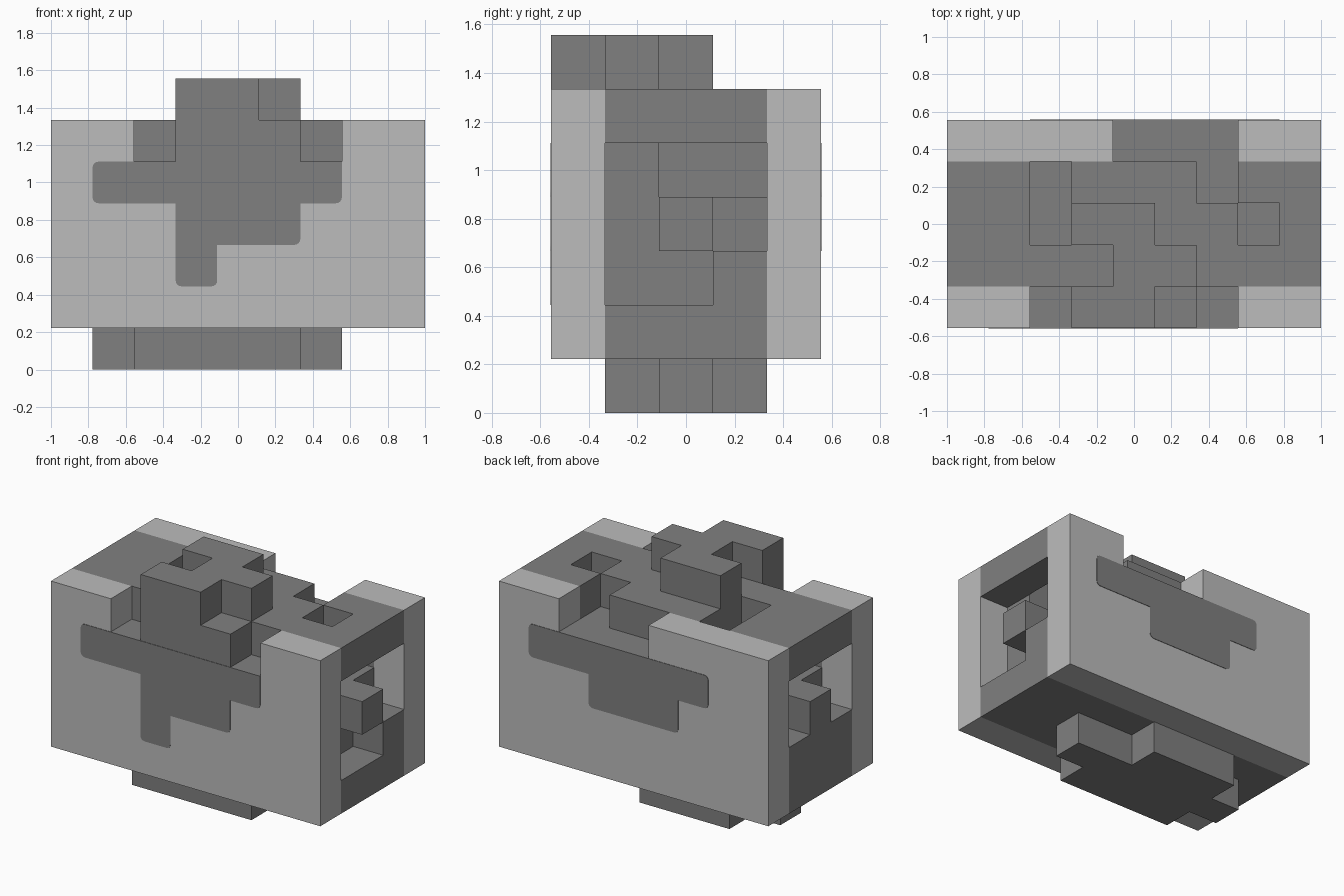
import bpy, bmesh, math
from mathutils import Vector

if "Cube" in bpy.data.objects:
    bpy.data.objects.remove(bpy.data.objects["Cube"], do_unlink=True)

U = 2 / 9  # grid cell size


def material(name, value):
    m = bpy.data.materials.new(name)
    m.use_nodes = True
    col = (value, value, value, 1)
    m.diffuse_color = col
    bsdf = next(n for n in m.node_tree.nodes if n.type == 'BSDF_PRINCIPLED')
    bsdf.inputs["Base Color"].default_value = col
    return m


DARK = material("dark grey", 0.216)
LIGHT = material("light grey", 0.503)


def point(i, j, k):
    return Vector((i * U - 1, (j - 2.5) * U, k * U))


def brick(i, j, k):
    """Cells in inclusive ranges; a plain number means one layer."""
    spans = [(a, a) if isinstance(a, int) else a for a in (i, j, k)]
    r = [range(a, b + 1) for a, b in spans]
    return {(x, y, z) for x in r[0] for y in r[1] for z in r[2]}


def add_mesh(name, bm, mats):
    me = bpy.data.meshes.new(name)
    bm.to_mesh(me)
    bm.free()
    for m in mats:
        me.materials.append(m)
    ob = bpy.data.objects.new(name, me)
    bpy.context.scene.collection.objects.link(ob)
    return ob


def build_cells(name, cells, solid, rule):
    """Skin a set of cells, leaving out faces buried in the solid."""
    bm = bmesh.new()
    cache = {}
    for c in sorted(cells):
        for axis in range(3):
            for side in (0, 1):
                n = list(c)
                n[axis] += 2 * side - 1
                if tuple(n) in solid:
                    continue
                ring = []
                for a, b in ((0, 0), (1, 0), (1, 1), (0, 1)):
                    p = list(c)
                    p[axis] += side
                    p[(axis + 1) % 3] += a
                    p[(axis + 2) % 3] += b
                    p = tuple(p)
                    if p not in cache:
                        cache[p] = bm.verts.new(point(*p))
                    ring.append(cache[p])
                f = bm.faces.new(ring if side else ring[::-1])
                f.material_index = rule(c, axis, side)
    bmesh.ops.dissolve_limit(bm, angle_limit=0.01, verts=bm.verts[:],
                             edges=bm.edges[:], delimit={'MATERIAL'})
    return add_mesh(name, bm, [DARK, LIGHT])


# Core with open ends and pockets
core = brick((0, 8), (1, 3), (1, 5))
core -= brick(0, (1, 3), (3, 4)) | brick(8, (1, 2), (2, 4)) | brick(8, 3, (3, 4))
core -= brick(1, (1, 2), 4) | brick(7, (2, 3), 4)
core -= brick(2, (2, 3), 5) | brick(7, 2, 5) | brick(6, 3, 5)

# Pegs showing in both end openings
pegs = brick(0, 2, 3) | brick(8, 2, 3)

# Raised key on top, reaching down into the front panel
top_key = (brick((3, 4), 0, 6) | brick((4, 5), 1, 6) | brick((3, 4), 2, 6)
           | brick((3, 5), 0, 5))

# Foot key underneath
foot_key = brick((2, 4), 3, 0) | brick((1, 6), 2, 0) | brick((2, 5), 1, 0)

# Side panels with notched top edges
front = brick((0, 8), 0, (1, 5)) - brick((2, 6), 0, 5)
back = brick((0, 8), 4, (1, 5)) - brick((4, 6), 4, 5)

# Dark key cells passing through the panels
inlaid = (brick((1, 6), 0, 4) | brick((3, 5), 0, 3) | brick(3, 0, 2)
          | brick((2, 7), 4, 4) | brick((3, 5), 4, 3))


def panel_rule(c, axis, side):
    outward = axis == 1 and side == (c[1] == 4)
    return 1 if outward or c not in inlaid else 0


def dark_rule(c, axis, side):
    return 0


solid = core | pegs | top_key | foot_key | front | back
for name, cells, rule in (("core", core, dark_rule), ("end_pegs", pegs, dark_rule),
                          ("top_key", top_key, dark_rule),
                          ("foot_key", foot_key, dark_rule),
                          ("front_panel", front, panel_rule),
                          ("back_panel", back, panel_rule)):
    build_cells(name, cells, solid, rule)


def inlay(name, outline, j, out, square=()):
    """Thin inlay with rounded convex corners, outline in grid (i, k)."""
    r = 0.14
    pts = [Vector(p) for p in outline]
    path = []
    for n, p in enumerate(pts):
        a = (pts[n - 1] - p).normalized()
        b = (pts[(n + 1) % len(pts)] - p).normalized()
        convex = a.x * b.y - a.y * b.x < 0
        if not convex or outline[n] in square:
            path.append(p)
            continue
        centre = p + (a + b) * r
        for s in range(5):
            t = s * math.pi / 8
            path.append(centre - b * r * math.cos(t) - a * r * math.sin(t))
    bm = bmesh.new()
    depth = Vector((0, out * 0.003, 0))
    face = bm.faces.new([bm.verts.new(point(p.x, j, p.y)) for p in path])
    ext = bmesh.ops.extrude_face_region(bm, geom=[face])
    bmesh.ops.translate(bm, vec=depth,
                        verts=[v for v in ext["geom"] if isinstance(v, bmesh.types.BMVert)])
    bmesh.ops.recalc_face_normals(bm, faces=bm.faces[:])
    return add_mesh(name, bm, [DARK])


# Inlaid key shapes, outlines run counter-clockwise
inlay("front_inlay", [(1, 4), (3, 4), (3, 2), (4, 2), (4, 3), (6, 3), (6, 4),
                      (7, 4), (7, 5), (1, 5)], 0, -1, square=[(7, 5)])
inlay("back_inlay", [(2, 4), (3, 4), (3, 3), (6, 3), (6, 4), (8, 4), (8, 5),
                     (2, 5)], 5, 1)
